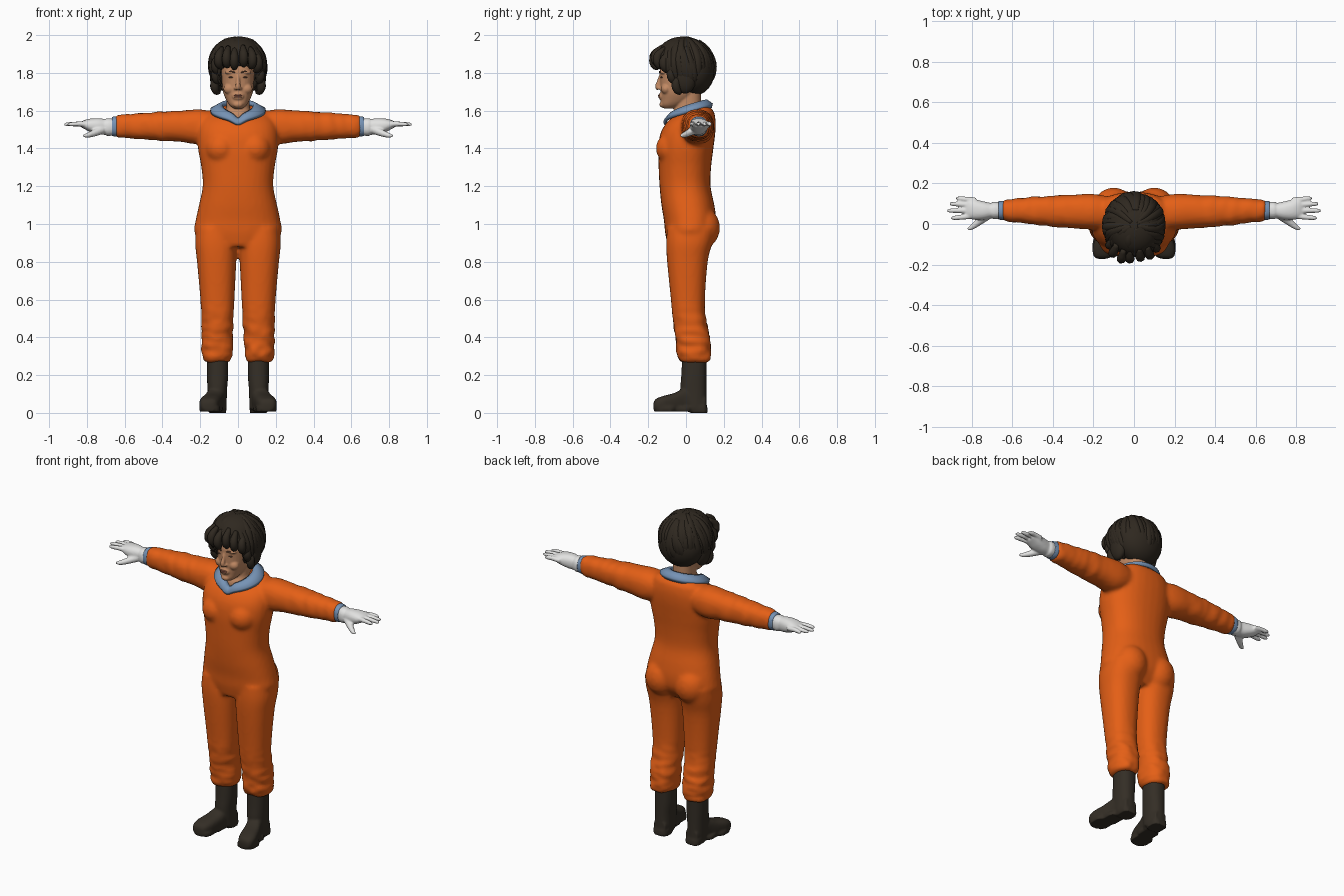
import bpy, bmesh, math, random
from mathutils import Vector, Matrix, noise

random.seed(4)
cube = bpy.data.objects.get("Cube")
if cube:
    bpy.data.objects.remove(cube, do_unlink=True)


def material(name, rgb):
    m = bpy.data.materials.new(name)
    m.use_nodes = True
    m.diffuse_color = (*rgb, 1)
    m.node_tree.nodes["Principled BSDF"].inputs["Base Color"].default_value = (*rgb, 1)
    return m


ORANGE = material("orange cloth", (0.78, 0.115, 0.008))
BLUE = material("blue lining", (0.18, 0.29, 0.46))
WHITE = material("white glove", (0.76, 0.76, 0.75))
BOOT = material("dark leather", (0.034, 0.027, 0.019))
HAIR = material("dark brown hair", (0.028, 0.021, 0.014))
SKIN = material("skin", (0.53, 0.25, 0.125))
LIP = material("lip", (0.36, 0.13, 0.08))
EYE = material("eye brown", (0.13, 0.06, 0.035))


def smooth_rows(rows, steps=4):
    """Catmull-Rom interpolation between rows of values."""
    out = []
    for i in range(len(rows) - 1):
        a, b, c, d = (rows[max(i - 1, 0)], rows[i], rows[i + 1], rows[min(i + 2, len(rows) - 1)])
        for s in range(steps):
            t = s / steps
            out.append([q + 0.5 * t * (r - p + t * (2 * p - 5 * q + 4 * r - u + t * (3 * (q - r) + u - p)))
                        for p, q, r, u in zip(a, b, c, d)])
    return out + [list(rows[-1])]


def skin_rings(bm, rings, cap=True):
    loops = [[bm.verts.new(p) for p in ring] for ring in rings]
    n = len(loops[0])
    for lo, hi in zip(loops, loops[1:]):
        for k in range(n):
            bm.faces.new((lo[k], lo[(k + 1) % n], hi[(k + 1) % n], hi[k]))
    if cap:
        bm.faces.new(loops[0])
        bm.faces.new(loops[-1])


def loft(bm, axis, rows, n=32, power=2.3):
    """Rows: position on axis, two centre values, two half sizes."""
    rings = []
    for t, c1, c2, r1, r2 in smooth_rows(rows):
        ring = []
        for k in range(n):
            a = math.tau * k / n
            co, si = math.cos(a), math.sin(a)
            u = c1 + r1 * math.copysign(abs(co) ** (2 / power), co)
            v = c2 + r2 * math.copysign(abs(si) ** (2 / power), si)
            ring.append({"x": (t, u, v), "y": (u, t, v), "z": (u, v, t)}[axis])
        rings.append(ring)
    skin_rings(bm, rings)


def body(bm, rows, **kw):
    """Upright loft; rows: z, centre x, half width, front y, back y."""
    loft(bm, "z", [(z, cx, (f + b) / 2, rx, (b - f) / 2) for z, cx, rx, f, b in rows], **kw)


def tube(bm, pts, radii, n=8, flat=1.0, steps=3):
    rows = smooth_rows([(*p, r) for p, r in zip(pts, radii)], steps)
    ps = [Vector(r[:3]) for r in rows]
    rings = []
    for i, p in enumerate(ps):
        tan = (ps[min(i + 1, len(ps) - 1)] - ps[max(i - 1, 0)]).normalized()
        out = p - Vector((0, 0.01, 1.83))
        side = tan.cross(out).normalized()
        up = side.cross(tan)
        r = rows[i][3]
        rings.append([p + side * r * math.cos(math.tau * k / n) + up * r * flat * math.sin(math.tau * k / n)
                      for k in range(n)])
    skin_rings(bm, rings)


def blob(bm, loc, size):
    bmesh.ops.create_uvsphere(bm, u_segments=20, v_segments=12, radius=1,
                              matrix=Matrix.Translation(loc) @ Matrix.Diagonal((*size, 1)))


def mirror(bm):
    copy = bmesh.ops.duplicate(bm, geom=bm.verts[:] + bm.edges[:] + bm.faces[:])["geom"]
    for v in copy:
        if isinstance(v, bmesh.types.BMVert):
            v.co.x *= -1


def finish(name, bm, mat, voxel=0, relax=0):
    """Make the object; optionally fuse its overlapping pieces and relax them."""
    bmesh.ops.recalc_face_normals(bm, faces=bm.faces[:])
    me = bpy.data.meshes.new(name)
    bm.to_mesh(me)
    bm.free()
    ob = bpy.data.objects.new(name, me)
    bpy.context.collection.objects.link(ob)
    if voxel:
        rm = ob.modifiers.new("fuse", "REMESH")
        rm.mode, rm.voxel_size = "VOXEL", voxel
        sm = ob.modifiers.new("relax", "SMOOTH")
        sm.factor, sm.iterations = 0.5, relax
        dg = bpy.context.evaluated_depsgraph_get()
        fused = bpy.data.meshes.new_from_object(ob.evaluated_get(dg))
        ob.modifiers.clear()
        ob.data = fused
    ob.data.materials.clear()
    ob.data.materials.append(mat)
    ob.data.shade_smooth()
    return ob


# Suit: legs and sleeves mirrored, then fused with the torso
bm = bmesh.new()
body(bm, [(.98, .12, .1, -.1, .16), (.9, .116, .111, -.105, .14), (.8, .113, .104, -.1, .115),
          (.6, .109, .09, -.08, .1), (.5, .109, .085, -.07, .105), (.4, .111, .082, -.057, .127),
          (.32, .111, .08, -.05, .132), (.285, .111, .075, -.04, .127), (.27, .111, .06, -.025, .115)])
loft(bm, "x", [(.1, .05, 1.52, .08, .065), (.2, .06, 1.515, .088, .092), (.3, .062, 1.517, .083, .083),
               (.4, .063, 1.518, .077, .078), (.55, .066, 1.518, .063, .066), (.61, .067, 1.518, .057, .062),
               (.635, .067, 1.518, .054, .06), (.65, .067, 1.518, .044, .05)])
blob(bm, (.09, -.075, 1.4), (.085, .085, .085))
blob(bm, (.1, .085, .98), (.1, .095, .11))
mirror(bm)
body(bm, [(.88, 0, .15, -.095, .1), (.95, 0, .228, -.11, .15), (1.02, 0, .224, -.117, .16),
          (1.1, 0, .207, -.13, .15), (1.2, 0, .187, -.14, .13), (1.3, 0, .194, -.145, .133),
          (1.4, 0, .212, -.147, .145), (1.48, 0, .213, -.135, .155), (1.54, 0, .2, -.1, .157),
          (1.58, 0, .17, -.05, .152), (1.6, 0, .15, -.01, .145), (1.625, 0, .1, .03, .12)])
suit = finish("suit", bm, ORANGE, 0.011, 5)

# Cloth folds at the trouser ends and sleeves
bm = bmesh.new()
bm.from_mesh(suit.data)
bm.normal_update()
for v in bm.verts:
    x, y, z = v.co
    if z < 1:
        amp, along = 0.011 * min(1, max(0, (0.6 - z) / 0.25)), Vector((x * 17, y * 9, z * 27))
    else:
        amp, along = 0.005 * min(1, max(0, abs(x) - 0.2) / 0.2), Vector((x * 22, y * 9, z * 9 + x * 8))
    v.co += v.normal * amp * noise.noise(along)
bm.to_mesh(suit.data)
bm.free()

# Boots: shaft, foot, heel and sole
bm = bmesh.new()
body(bm, [(.02, .11, .05, -.02, .11), (.12, .11, .052, -.03, .108), (.2, .108, .056, -.025, .108),
          (.3, .108, .056, -.02, .108)])
loft(bm, "y", [(-.172, .158, .035, .02, .018), (-.16, .156, .042, .042, .032), (-.12, .15, .05, .054, .04),
               (-.06, .135, .058, .052, .048), (0, .118, .07, .047, .062), (.06, .11, .06, .046, .05),
               (.105, .11, .05, .04, .04)], power=2.8)
body(bm, [(0, .11, .047, .02, .115), (.035, .11, .049, .015, .112)], power=3.5)
for y, x, r in ((-.11, .149, .056), (-.03, .13, .05)):
    body(bm, [(.008, x, r, y - .06, y + .06), (.03, x, r, y - .062, y + .06)], power=2.6)
mirror(bm)
finish("boots", bm, BOOT, 0.008, 2)

# Cuffs
bm = bmesh.new()
loft(bm, "x", [(.63, .067, 1.517, .045, .05), (.65, .067, 1.517, .047, .053), (.668, .067, 1.516, .045, .05)])
mirror(bm)
finish("cuffs", bm, BLUE)

# Gloves: palm, four fingers and thumb
bm = bmesh.new()
loft(bm, "x", [(.655, .067, 1.513, .04, .044), (.69, .067, 1.513, .043, .047), (.705, .066, 1.514, .038, .042),
               (.74, .066, 1.517, .045, .043), (.78, .07, 1.522, .05, .036), (.81, .075, 1.526, .049, .025),
               (.83, .077, 1.527, .044, .015)])
for base, tip, reach in ((.117, .126, .878), (.092, .099, .908), (.067, .066, .92), (.041, .03, .902)):
    tube(bm, [(.78, base, 1.526), (.83, (base + tip) / 2, 1.53), (reach - .018, tip, 1.528), (reach, tip, 1.527)],
         [.014, .0135, .011, .006], n=12)
tube(bm, [(.72, .045, 1.5), (.765, .01, 1.48), (.8, -.016, 1.469), (.82, -.026, 1.468)],
     [.024, .018, .013, .006], n=12)
mirror(bm)
finish("gloves", bm, WHITE, 0.0055, 2)

# Collar: a rolled band with a notch at the throat
bm = bmesh.new()
rings = []
for rx, f, b, zf, zb in ((.085, -.07, .085, 1.56, 1.63), (.08, -.075, .088, 1.578, 1.655),
                         (.1, -.095, .11, 1.575, 1.66), (.146, -.12, .142, 1.55, 1.638),
                         (.144, -.11, .137, 1.535, 1.615)):
    ring = []
    for k in range(64):
        a = math.tau * k / 64
        lift = ((1 - math.cos(a)) / 2) ** 0.6
        notch = 0.015 * max(0, math.cos(a)) ** 40
        ring.append((rx * math.sin(a), (f + b) / 2 - (b - f) / 2 * math.cos(a),
                     zf + (zb - zf) * lift - notch))
    rings.append(ring)
skin_rings(bm, rings, cap=False)
collar = finish("collar", bm, BLUE)
collar.modifiers.new("thickness", "SOLIDIFY").thickness = 0.008

# Head: skull, neck and modelled face
bm = bmesh.new()
body(bm, [(1.612, 0, .025, -.118, -.06), (1.63, 0, .046, -.132, -.02), (1.66, 0, .064, -.133, .03),
          (1.7, 0, .079, -.135, .06), (1.76, 0, .086, -.137, .08), (1.82, 0, .087, -.138, .09),
          (1.88, 0, .078, -.115, .085)])
body(bm, [(1.5, 0, .085, -.08, .08), (1.58, 0, .075, -.075, .085), (1.62, 0, .062, -.057, .08),
          (1.7, 0, .062, -.05, .08)])
tube(bm, [(0, -.132, 1.79), (0, -.142, 1.76), (0, -.15, 1.728), (0, -.145, 1.712)],
     [.009, .01, .014, .01], n=12)
blob(bm, (0, -.125, 1.632), (.026, .016, .016))
blob(bm, (0, -.128, 1.676), (.032, .017, .022))
for s in (-1, 1):
    blob(bm, (s * .012, -.142, 1.718), (.009, .011, .008))
    blob(bm, (s * .045, -.106, 1.715), (.032, .027, .028))
    blob(bm, (s * .037, -.118, 1.803), (.034, .02, .01))
    blob(bm, (s * .087, -.02, 1.75), (.012, .022, .035))
finish("head", bm, SKIN, 0.005, 2)

# Lips, eyes and brows
bm = bmesh.new()
for z, w in ((1.681, .024), (1.673, .02)):
    blob(bm, (0, -.142, z), (w, .006, .0045))
finish("lips", bm, LIP)
bm = bmesh.new()
for s in (-1, 1):
    blob(bm, (s * .036, -.128, 1.776), (.014, .008, .0045))
    tube(bm, [(s * .016, -.139, 1.801), (s * .036, -.137, 1.808), (s * .06, -.123, 1.802)],
         [.003, .004, .002])
finish("eyes_and_brows", bm, EYE)

# Hair: full core covered by swept locks
bm = bmesh.new()
blob(bm, (0, -.015, 1.89), (.132, .14, .102))
blob(bm, (0, .045, 1.815), (.142, .108, .135))
for s in (-1, 1):
    blob(bm, (s * .11, -.005, 1.775), (.038, .06, .085))


def lock(az, start, end, width, puff):
    pts = []
    for k in range(7):
        t = k / 6
        phi = start + (end - start) * t
        a = az + 0.35 * t + 0.05 * math.sin(5 * t + az * 7)
        r = puff * (1 + 0.02 * math.sin(9 * t + az * 5))
        pts.append((0.142 * r * math.sin(phi) * math.sin(a),
                    -0.005 - 0.15 * r * math.sin(phi) * math.cos(a), 1.837 + 0.147 * r * math.cos(phi)))
    tube(bm, pts, [width * w for w in (.5, .9, 1.1, 1.15, 1.1, .85, .3)], flat=0.6)


for layer, (count, start) in enumerate(((34, 0.12), (34, 0.5), (30, 0.85))):
    for i in range(count):
        az = math.tau * (i + 0.5 * layer) / count + random.uniform(-0.06, 0.06)
        facing = abs(math.remainder(az + 0.35, math.tau))
        end = 1.45 if facing < 0.6 else min(2.65, 1.45 + (facing - 0.6) * 2.0)
        lock(az, start, end + random.uniform(-0.12, 0.08), 0.019, random.uniform(0.97, 1.03))
# Loose curls above the forehead and beside the cheeks
for x, y, z in ((-.1, -.13, 1.86), (-.06, -.158, 1.865), (-.02, -.158, 1.855), (.03, -.15, 1.87), (.075, -.14, 1.86),
                (.105, -.105, 1.84), (-.115, -.09, 1.83), (.115, -.065, 1.78), (-.115, -.065, 1.78),
                (.12, -.04, 1.725), (-.12, -.04, 1.725)):
    tube(bm, [(x * .85, y + .03, z + .07), (x, y - .008, z + .035), (x * 1.03, y - .012, z),
              (x * .95, y + .002, z - .025), (x * .8, y + .012, z - .03)], [.013, .022, .024, .018, .007])
finish("hair", bm, HAIR)
